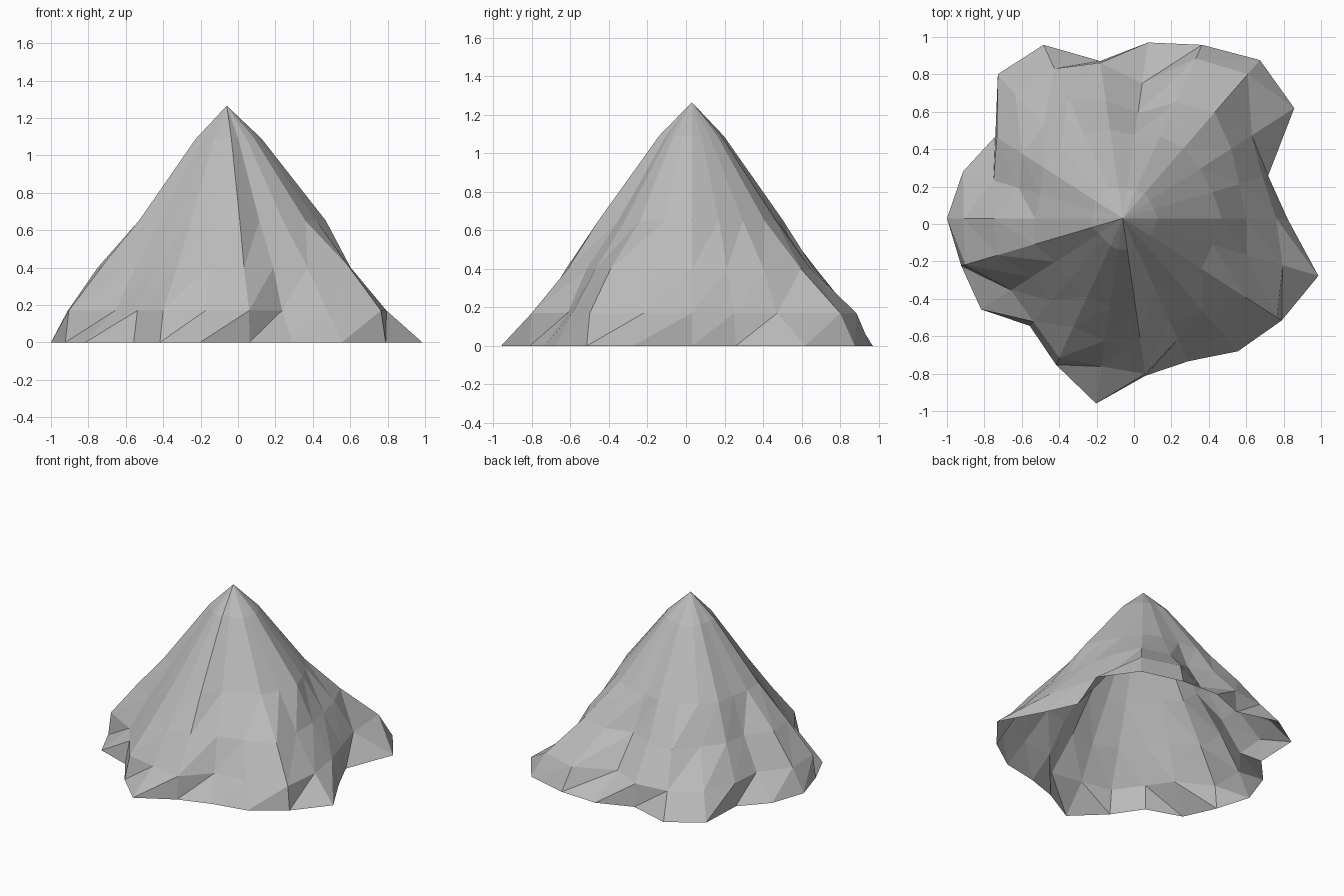
import bpy
import bmesh
import math

# Remove the default object
default_cube = bpy.data.objects.get("Cube")
if default_cube:
    bpy.data.objects.remove(default_cube, do_unlink=True)


def make_material(name, color):
    material = bpy.data.materials.new(name)
    material.use_nodes = True
    material.diffuse_color = color
    shader = next(n for n in material.node_tree.nodes if n.type == "BSDF_PRINCIPLED")
    shader.inputs["Base Color"].default_value = color
    shader.inputs["Roughness"].default_value = 0.9
    return material


def add_ring(bm, center, radii, height):
    """One closed ring of evenly spaced spokes, each with its own radius in percent."""
    step = math.tau / len(radii)
    return [
        bm.verts.new((
            center[0] + radius / 100 * math.cos(spoke * step),
            center[1] + radius / 100 * math.sin(spoke * step),
            height,
        ))
        for spoke, radius in enumerate(radii)
    ]


def bridge(bm, lower, upper):
    """Join two rings with quads split along the rising diagonal."""
    count = len(lower)
    for spoke in range(count):
        following = (spoke + 1) % count
        bm.faces.new((lower[spoke], lower[following], upper[following]))
        bm.faces.new((lower[spoke], upper[following], upper[spoke]))


def build_mountain(name, center, peak_height, rings, material):
    bm = bmesh.new()
    loops = [add_ring(bm, center, radii, height) for height, radii in rings]
    for lower, upper in zip(loops, loops[1:]):
        bridge(bm, lower, upper)

    # Close the summit with a fan; the underside stays open
    peak = bm.verts.new((center[0], center[1], peak_height))
    top = loops[-1]
    for spoke in range(len(top)):
        bm.faces.new((top[spoke], top[(spoke + 1) % len(top)], peak))

    mesh = bpy.data.meshes.new(name)
    bm.to_mesh(mesh)
    bm.free()
    mesh.materials.append(material)
    mountain = bpy.data.objects.new(name, mesh)
    bpy.context.collection.objects.link(mountain)
    return mountain


# Spoke radii, counter-clockwise from +x
foot = (88, 81, 109, 112, 102, 95, 85, 102, 102, 81, 89,
        94, 90, 90, 76, 86, 100, 85, 84, 94, 101, 109)
skirt = (82, 78, 82, 102, 94, 73, 84, 88, 88, 80, 72,
         85, 88, 71, 73, 82, 80, 84, 71, 82, 98, 89)
slope = (66, 65, 69, 75, 68, 57, 64, 71, 65, 64, 58,
         69, 70, 58, 58, 64, 66, 65, 60, 66, 78, 69)
shoulder = (53, 50, 49, 50, 48, 45, 48, 50, 50, 50, 46,
            47, 49, 43, 43, 46, 48, 49, 42, 46, 50, 50)

# The upper rings repeat the shoulder's ridges at a smaller size
rings = [(0, foot), (0.17, skirt), (0.4, slope), (0.65, shoulder)]
for height, scale in ((0.88, 0.66), (1.09, 0.35), (1.2, 0.13)):
    rings.append((height, [radius * scale for radius in shoulder]))

stone = make_material("stone grey", (0.5, 0.5, 0.5, 1))
build_mountain("mountain", (-0.06, 0.03), 1.265, rings, stone)
